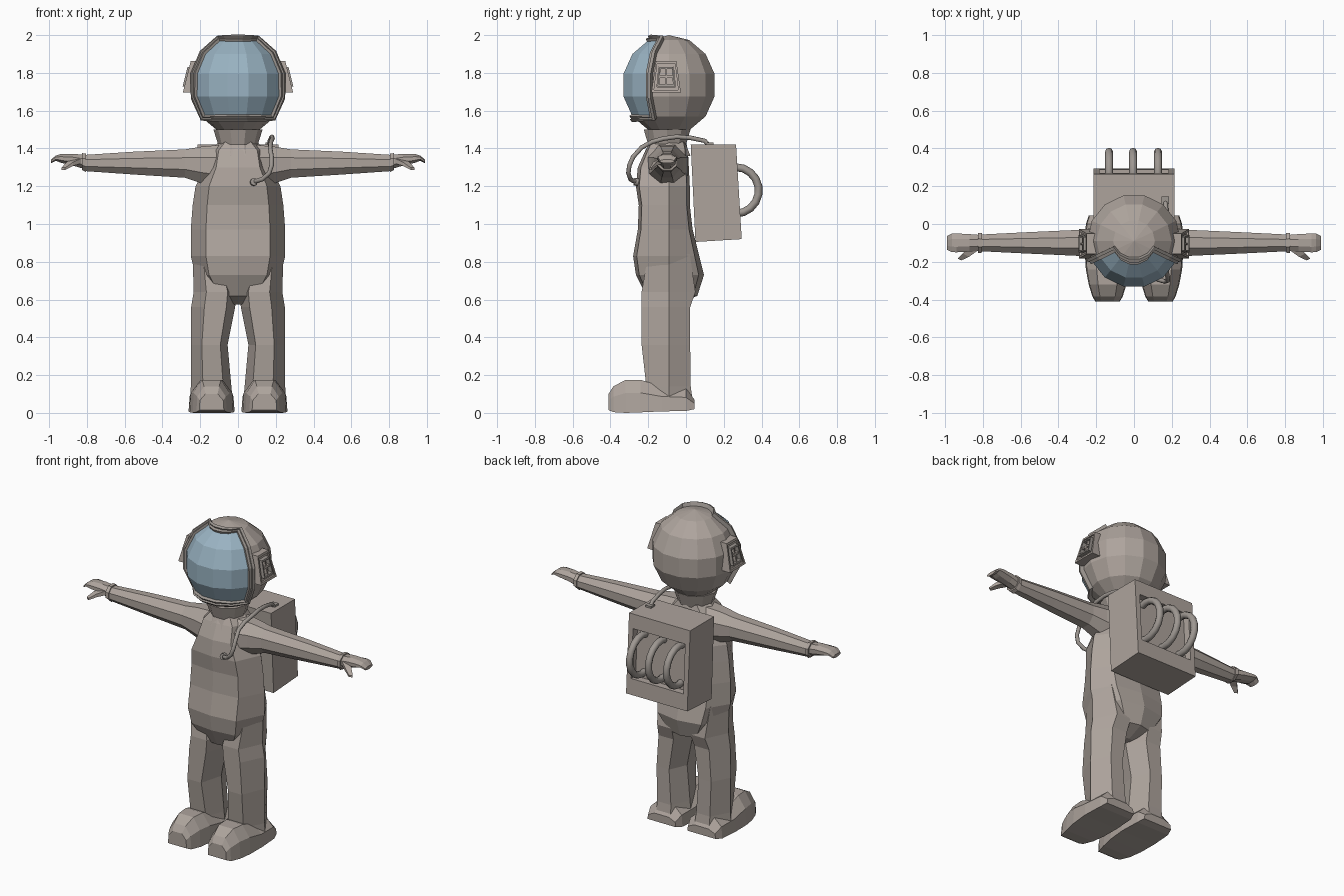
import bpy, bmesh, math
from mathutils import Vector

if "Cube" in bpy.data.objects:
    bpy.data.objects.remove(bpy.data.objects["Cube"])


def material(name, rgb):
    m = bpy.data.materials.new(name)
    m.diffuse_color = (*rgb, 1)
    m.use_nodes = True
    m.node_tree.nodes["Principled BSDF"].inputs["Base Color"].default_value = m.diffuse_color
    return m


SUIT = material("suit_grey", (0.42, 0.37, 0.335))
TRIM = material("trim_grey", (0.34, 0.31, 0.285))
GLASS = material("visor_blue", (0.32, 0.45, 0.54))


def finish(name, bm, *mats):
    bmesh.ops.remove_doubles(bm, verts=bm.verts, dist=0.0005)
    bmesh.ops.recalc_face_normals(bm, faces=bm.faces)
    me = bpy.data.meshes.new(name)
    bm.to_mesh(me)
    bm.free()
    for m in mats:
        me.materials.append(m)
    ob = bpy.data.objects.new(name, me)
    bpy.context.collection.objects.link(ob)
    return ob


def loft(name, rings, mat=SUIT, closed=False, cap=True):
    """Skin a list of rings that all have the same number of points."""
    bm = bmesh.new()
    vs = [[bm.verts.new(p) for p in r] for r in rings]
    n = len(rings[0])
    pairs = list(zip(vs, vs[1:])) + ([(vs[-1], vs[0])] if closed else [])
    for a, b in pairs:
        for i in range(n):
            j = (i + 1) % n
            bm.faces.new((a[i], a[j], b[j], b[i]))
    if cap and not closed:
        bm.faces.new(vs[0])
        bm.faces.new(vs[-1])
    return finish(name, bm, mat)


def tube(name, pts, radius, mat=TRIM):
    cu = bpy.data.curves.new(name, 'CURVE')
    cu.dimensions = '3D'
    cu.bevel_depth = radius
    cu.bevel_resolution = 2
    cu.use_fill_caps = True
    sp = cu.splines.new('POLY')
    sp.points.add(len(pts) - 1)
    for p, co in zip(sp.points, pts):
        p.co = (*co, 1)
    cu.materials.append(mat)
    ob = bpy.data.objects.new(name, cu)
    bpy.context.collection.objects.link(ob)
    bpy.ops.object.select_all(action='DESELECT')
    ob.select_set(True)
    bpy.context.view_layer.objects.active = ob
    bpy.ops.object.convert(target='MESH')
    bpy.context.object.data.shade_flat()


def box(name, lo, hi, mat=SUIT):
    loft(name, [[(lo[0], lo[1], z), (hi[0], lo[1], z), (hi[0], hi[1], z), (lo[0], hi[1], z)]
                for z in (lo[2], hi[2])], mat)


# Helmet: faceted globe whose front faces form the visor
C, R, RZ, STEP = Vector((0, -0.09, 1.735)), 0.254, 0.265, 2 * math.pi / 14


def globe(az, lat):
    return C + Vector((R * math.cos(lat) * math.sin(az), -R * math.cos(lat) * math.cos(az),
                       RZ * math.sin(lat)))


helmet = loft("helmet", [[globe((i + 0.5) * STEP, (k - 3.5) * STEP) for i in range(14)]
                         for k in range(8)], cap=False)
helmet.data.materials.append(GLASS)
for f in helmet.data.polygons:
    d = f.center - C
    if abs(math.atan2(d.x, -d.y)) < 2.4 * STEP and -0.17 < d.z < 0.235:
        f.material_index = 1

# Stepped frame around the visor
edge = ([((i - 2.5) * STEP, -1.5 * STEP) for i in range(5)]
        + [(2.5 * STEP, (k - 1.5) * STEP) for k in range(4)]
        + [((2.5 - i) * STEP, 2.5 * STEP) for i in range(5)]
        + [(-2.5 * STEP, (2.5 - k) * STEP) for k in range(4)])
mid = globe(0, 0.5 * STEP)
frame = []
for az, lat in edge:
    p = globe(az, lat)
    n = (p - C).normalized()
    t = p - mid
    t = (t - n * t.dot(n)).normalized()
    frame.append([p + t * a + n * b for a, b in
                  ((-0.012, -0.01), (-0.012, 0.012), (0.004, 0.012), (0.004, 0.022),
                   (0.022, 0.022), (0.022, -0.01))])
loft("visor_frame", frame, TRIM, closed=True)

# Neck
loft("neck", [[(r * math.cos(a), -0.1 + r * math.sin(a), z)
               for a in [i * math.pi / 5 for i in range(10)]]
              for r, z in ((0.13, 1.36), (0.105, 1.42), (0.13, 1.5))])

# Torso: eight-sided rings of height, half width, front and back
OCT = ((1, 0), (0.68, 0.85), (0, 1), (-0.68, 0.85), (-1, 0), (-0.68, -0.9), (0, -1), (0.68, -0.9))
torso = []
for z, w, f, b in ((0.575, 0.03, -0.12, -0.04), (0.62, 0.14, -0.21, 0.06), (0.73, 0.225, -0.265, 0.095),
                   (0.83, 0.25, -0.28, 0.07), (0.97, 0.25, -0.255, 0.035), (1.1, 0.24, -0.25, 0.02),
                   (1.2, 0.225, -0.265, 0.02), (1.3, 0.17, -0.255, 0.015),
                   (1.39, 0.15, -0.215, 0.01), (1.435, 0.10, -0.19, 0)):
    torso.append([(u * w, -0.09 + (v * (b + 0.09) if v > 0 else -v * (f + 0.09)), z) for u, v in OCT])
loft("torso", torso)

for s, side in ((1, "left"), (-1, "right")):
    # Leg: six-sided rings of height, inner, outer, front and back
    leg = []
    for z, i, o, f, b in ((0.03, 0.025, 0.255, -0.2, 0.04), (0.14, 0.035, 0.25, -0.21, 0.025),
                          (0.36, 0.055, 0.25, -0.235, 0.022), (0.56, 0.015, 0.248, -0.235, 0.022),
                          (0.64, 0.01, 0.235, -0.235, 0.05), (0.84, 0.06, 0.24, -0.2, 0.02)):
        m, h = (i + o) / 2, (o - i) / 2
        leg.append([(s * x, y, z) for x, y in ((o, -0.09), (m + h * 0.4, b), (m - h * 0.5, b),
                                               (i, -0.09), (m - h * 0.6, f), (m + h * 0.4, f))])
    loft(side + "_leg", leg)

    # Boot: rings from heel to toe
    boot = []
    for y, w, z0, h in ((0.045, 0.1, 0.02, 0.07), (0.0, 0.115, 0.01, 0.13), (-0.13, 0.122, 0.008, 0.14),
                        (-0.24, 0.115, 0.003, 0.175), (-0.32, 0.1, 0, 0.175),
                        (-0.385, 0.08, 0.004, 0.14), (-0.41, 0.065, 0.015, 0.1)):
        boot.append([(s * (0.14 + u * w), y, z0 + v * (h - z0)) for u, v in
                     ((-1, 0), (1, 0), (0.95, 0.6), (0.5, 1), (-0.5, 1), (-0.95, 0.6))])
    loft(side + "_boot", boot)

    # Arm and hand: rings of x, half depth, bottom and top
    def limb(name, rows):
        rings = []
        for x, h, lo, hi in rows:
            rings.append([(s * x, -0.1 + h * math.cos(a), (lo + hi) / 2 + (hi - lo) / 2 * math.sin(a) / 0.924)
                          for a in [(k + 0.5) * math.pi / 4 for k in range(8)]])
        loft(name, rings)

    limb(side + "_arm", ((0.08, 0.12, 1.19, 1.42), (0.19, 0.09, 1.215, 1.41), (0.28, 0.075, 1.245, 1.395),
                         (0.55, 0.062, 1.262, 1.383), (0.81, 0.048, 1.28, 1.366)))
    limb(side + "_cuff", ((0.805, 0.056, 1.275, 1.373), (0.825, 0.058, 1.285, 1.375)))
    limb(side + "_hand", ((0.81, 0.045, 1.29, 1.365), (0.87, 0.05, 1.308, 1.372), (0.94, 0.054, 1.325, 1.37),
                          (0.965, 0.053, 1.335, 1.362), (0.99, 0.04, 1.322, 1.342)))
    loft(side + "_thumb", [[(s * (x + u * w), y + u * w * 0.5, z + v * w) for u, v in
                            ((-1, -0.6), (1, -0.6), (1, 0.6), (-1, 0.6))]
                           for x, y, z, w in ((0.85, -0.13, 1.335, 0.022), (0.89, -0.165, 1.318, 0.017),
                                              (0.925, -0.188, 1.292, 0.01))])

    # Ear panel: nested tapered frames around a small crossed window
    def ear_pt(u, v, x):
        z = 1.78 + v * 0.083
        return (s * (x - (z - 1.76) * 0.25), -0.105 + u * (0.066 - 0.012 * v), z)

    for k, (outer, inner, x) in enumerate(((1.0, 0.84, 0.276), (0.84, 0.66, 0.266), (0.62, 0.5, 0.285))):
        loft(f"{side}_ear_frame_{k + 1}",
             [[ear_pt(u * q, v * q, d) for q, d in ((outer, 0.21), (outer, x), (inner, x), (inner, 0.21))]
              for u, v in ((-1, -1), (1, -1), (1, 1), (-1, 1))], TRIM if k == 2 else SUIT, closed=True)
    for k, (a, b) in enumerate(((0.07, 0.52), (0.52, 0.07), (0.85, 0.85))):
        loft(f"{side}_ear_bar_{k + 1}", [[ear_pt(u * a, v * b, d) for u, v in
                                          ((-1, -1), (1, -1), (1, 1), (-1, 1))]
                                         for d in (0.22, 0.258 if k == 2 else 0.278)])

# Backpack: slightly leaning case with a recess in its back
bm = bmesh.new()
bmesh.ops.create_cube(bm, size=1)
for v in bm.verts:
    up, back = v.co.z > 0, v.co.y > 0
    v.co = (v.co.x * 0.43, (0.265 if up else 0.295) if back else (0.025 if up else 0.05),
            1.42 if up else (0.92 if back else 0.905))
bm.normal_update()
rear = max(bm.faces, key=lambda f: f.normal.y)
bmesh.ops.inset_region(bm, faces=[rear], thickness=0.045)
for v in rear.verts:
    z = 1.33 if v.co.z > 1.17 else 1.02
    v.co.y, v.co.z = 0.265 + (1.42 - z) * 0.06, z
floor = bmesh.ops.extrude_discrete_faces(bm, faces=[rear])["faces"][0]
for v in floor.verts:
    v.co.y -= 0.045
old = [v for v in bm.verts if v not in set(floor.verts)]
finish("backpack", bm, SUIT)

# Backpack loop pipes
for k, x in enumerate((-0.132, -0.005, 0.127)):
    tube(f"loop_pipe_{k + 1}", [(x, 0.262 + 0.123 * math.cos(a), 1.178 + 0.123 * math.sin(a))
                                for a in [math.radians(-110 + 20 * i) for i in range(12)]], 0.021)

# Air hose over the shoulder with its end fittings
tube("air_hose", [(0.165, 0.125, 1.41), (0.168, 0.1, 1.44), (0.175, 0.02, 1.457), (0.18, -0.05, 1.462),
                  (0.183, -0.12, 1.452), (0.175, -0.18, 1.435), (0.17, -0.235, 1.405), (0.178, -0.28, 1.355),
                  (0.178, -0.3, 1.31), (0.165, -0.305, 1.27), (0.13, -0.295, 1.238), (0.1, -0.28, 1.228),
                  (0.08, -0.245, 1.22)], 0.012)
box("hose_socket", (0.145, 0.105, 1.41), (0.185, 0.145, 1.432), TRIM)
tube("chest_fitting", [(0.08, -0.235, 1.218), (0.085, -0.275, 1.224)], 0.02)
